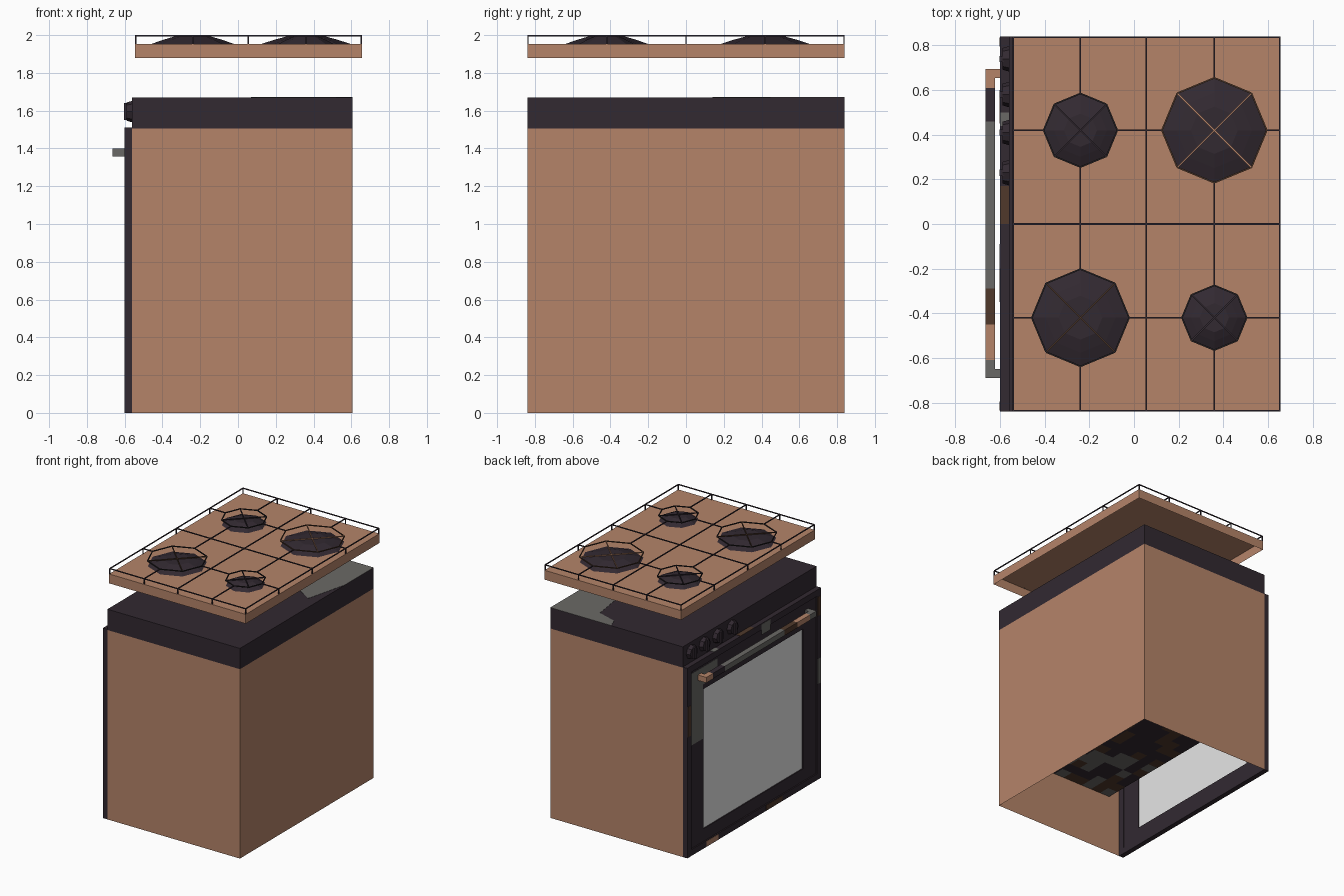
import bpy, bmesh, math, random
from mathutils import Vector

if "Cube" in bpy.data.objects:
    bpy.data.objects.remove(bpy.data.objects["Cube"])


def mat(name, r, g, b):
    lin = lambda c: ((c / 255 + 0.055) / 1.055) ** 2.4 if c > 10 else c / 255 / 12.92
    m = bpy.data.materials.new(name)
    m.diffuse_color = (lin(r), lin(g), lin(b), 1)
    m.use_nodes = True
    m.node_tree.nodes["Principled BSDF"].inputs["Base Color"].default_value = m.diffuse_color
    return m


BROWN = mat("warm_brown", 181, 132, 105)
DARK = mat("dark_plum", 50, 41, 49)
GREY = mat("mid_grey", 106, 105, 102)
GLASS = mat("pale_glass", 230, 230, 230)
UMBER = mat("dark_umber", 80, 57, 43)
BLACK = mat("near_black", 38, 34, 36)


def finish(name, bm, *mats):
    bmesh.ops.recalc_face_normals(bm, faces=bm.faces)
    me = bpy.data.meshes.new(name)
    bm.to_mesh(me)
    bm.free()
    for m in mats:
        me.materials.append(m)
    ob = bpy.data.objects.new(name, me)
    bpy.context.collection.objects.link(ob)
    return ob


def add_box(bm, x, y, z):
    """Add a box given (min, max) ranges; returns its faces."""
    vs = bmesh.ops.create_cube(bm, size=1)["verts"]
    for v in vs:
        v.co = [(r[0] + r[1]) / 2 + c * (r[1] - r[0]) for c, r in zip(v.co, (x, y, z))]
    return list({f for v in vs for f in v.link_faces})


def box(name, x, y, z, m, open_dirs=()):
    bm = bmesh.new()
    faces = add_box(bm, x, y, z)
    bm.normal_update()
    gone = [f for f in faces if any(f.normal.dot(Vector(d)) > 0.9 for d in open_dirs)]
    bmesh.ops.delete(bm, geom=gone, context="FACES")
    return finish(name, bm, m)


def door_ring(name, x, outer, inner, m):
    """Rectangular ring in the yz plane; outer / inner = (half width, z0, z1)."""
    (w, a, b), (v, c, d) = outer, inner
    bm = bmesh.new()
    add_box(bm, x, (-w, -v), (a, b))
    add_box(bm, x, (v, w), (a, b))
    add_box(bm, x, (-v, v), (a, c))
    add_box(bm, x, (-v, v), (d, b))
    return finish(name, bm, m)


def bars(name, segs, m, t=0.007):
    """Square bars along line segments."""
    bm = bmesh.new()
    for p, q in segs:
        p, q = Vector(p), Vector(q)
        d = q - p
        vs = bmesh.ops.create_cube(bm, size=1)["verts"]
        rot = d.to_track_quat("Z", "Y")
        for v in vs:
            c = Vector((v.co.x * t, v.co.y * t, v.co.z * d.length))
            v.co = rot @ c + (p + q) / 2
    return finish(name, bm, m)


# cabinet: open underneath and behind the door
box("cabinet", (-0.56, 0.605), (-0.84, 0.84), (0, 1.505), BROWN,
    [(0, 0, -1), (-1, 0, 0), (0, 0, 1)])
box("control_panel", (-0.56, 0.605), (-0.84, 0.84), (1.505, 1.67), DARK)

# oven shelf, mottled in dark, grey and umber
random.seed(4)
bm = bmesh.new()
bmesh.ops.create_grid(bm, x_segments=12, y_segments=18, size=1)
for v in bm.verts:
    v.co = (0.07 + v.co.x * 0.53, v.co.y * 0.835, 0.47)
for f in bm.faces:
    c, r = f.calc_center_median(), random.random()
    if r < 0.2:
        f.material_index = 2
    elif c.y < -0.3 and r < 0.6:
        f.material_index = 1
finish("oven_shelf", bm, DARK, GREY, UMBER)

# grey patch on the panel top
bm = bmesh.new()
pts = [(0.605, 0.84), (0.07, 0.84), (0.1, 0.76), (0.26, 0.71), (0.295, 0.47),
       (0.25, 0.3), (0.52, 0.14), (0.605, 0.48)]
f = bm.faces.new([bm.verts.new((x, y, 1.67)) for x, y in pts])
ext = bmesh.ops.extrude_face_region(bm, geom=[f])["geom"]
for v in ext:
    if isinstance(v, bmesh.types.BMVert):
        v.co.z += 0.0015
finish("panel_patch", bm, GREY)

# oven door: outer rim, recessed inner frame, glass
door_ring("door_rim", (-0.6, -0.56), (0.84, 0, 1.51), (0.79, 0.05, 1.46), DARK)
door_ring("door_frame", (-0.59, -0.566), (0.79, 0.05, 1.46), (0.625, 0.15, 1.26), DARK)
box("door_glass", (-0.582, -0.574), (-0.625, 0.625), (0.15, 1.26), GLASS)

# coloured patches on the door
for i, (x, y, z, m) in enumerate([
        (-0.59, (0.63, 0.79), (0.87, 1.44), GREY),
        (-0.59, (0.45, 0.63), (1.3, 1.44), GREY),
        (-0.6, (0.795, 0.835), (0.96, 1.2), UMBER),
        (-0.6, (-0.835, -0.795), (0.76, 0.96), GREY),
        (-0.6, (-0.835, -0.795), (1.3, 1.45), UMBER),
        (-0.6, (0.45, 0.6), (0.005, 0.045), BROWN),
        (-0.6, (-0.35, -0.15), (0.005, 0.045), UMBER),
        (-0.6, (-0.2, -0.09), (1.42, 1.505), GREY)]):
    box("door_patch_%d" % i, (x - 0.002, x + 0.001), y, z, m)
box("door_top_patch_grey", (-0.6, -0.561), (0.44, 0.5), (1.509, 1.512), GREY)
box("door_top_patch_umber", (-0.6, -0.561), (0, 0.17), (1.509, 1.512), UMBER)

# handle in coloured sections, with a bracket at each end
cuts = [-0.69, -0.61, -0.45, -0.29, 0.46, 0.61, 0.695]
for i, m in enumerate([GREY, BROWN, UMBER, GREY, DARK, BROWN]):
    box("handle_%d" % i, (-0.665, -0.622), (cuts[i], cuts[i + 1]), (1.357, 1.4), m)
box("handle_bracket_left", (-0.622, -0.588), (0.655, 0.695), (1.357, 1.4), BROWN)
box("handle_bracket_right", (-0.622, -0.588), (-0.69, -0.65), (1.357, 1.4), GREY)

# knobs: octagonal base with a grip bar
for i, y in enumerate([0.74, 0.58, 0.41, 0.23]):
    bm = bmesh.new()
    vs = bmesh.ops.create_cone(bm, cap_ends=True, segments=8, radius1=0.057,
                               radius2=0.048, depth=0.03)["verts"]
    for v in vs:
        a, b, c = v.co
        v.co = (-0.575 - c, y + a, 1.595 + b)
    add_box(bm, (-0.603, -0.58), (y - 0.014, y + 0.014), (1.55, 1.64))
    finish("knob_%d" % i, bm, DARK)

# hob tray, open underneath
X0, X1, Y = -0.545, 0.656, 0.84
box("hob_tray", (X0, X1), (-Y, Y), (1.88, 1.954), BROWN, [(0, 0, -1)])

# burners with pan-support rings and crosses
burners = [(-0.24, 0.42, 0.165, DARK, BLACK), (0.36, 0.42, 0.235, BROWN, UMBER),
           (-0.24, -0.42, 0.218, UMBER, BLACK), (0.36, -0.42, 0.145, DARK, BLACK)]
Z = 1.9965
for i, (cx, cy, r, cross_m, ring_m) in enumerate(burners):
    def ring(rad, z):
        return [(cx + rad * math.cos(k * math.pi / 4), cy + rad * math.sin(k * math.pi / 4), z)
                for k in range(8)]
    bm = bmesh.new()
    loops = [[bm.verts.new(p) for p in ring(r * s, z)]
             for s, z in ((0.99, 1.954), (0.72, 1.975), (0.45, 1.992))]
    for lo, hi in zip(loops, loops[1:]):
        for k in range(8):
            bm.faces.new((lo[k], lo[(k + 1) % 8], hi[(k + 1) % 8], hi[k]))
    bm.faces.new(loops[-1])
    finish("burner_%d" % i, bm, DARK)
    p = ring(r, Z)
    bars("support_ring_%d" % i, [(p[k], p[(k + 1) % 8]) for k in range(8)], ring_m)
    bars("support_cross_%d" % i, [(p[1], p[5]), (p[3], p[7])], cross_m)

# wire grate: edge frame, centre bars and spokes running to the burner rings
e = 0.0035
xa, xb, ya = X0 + e, X1 - e, Y - e
segs = [((xa, s * ya, Z), (xb, s * ya, Z)) for s in (-1, 0, 1)]
segs += [((x, -ya, Z), (x, ya, Z)) for x in (xa, 0.055, xb)]
for cx, cy, r, _, _ in burners:
    s = 1 if cy > 0 else -1
    segs += [((cx, s * ya, Z), (cx, cy + s * r, Z)), ((cx, 0, Z), (cx, cy - s * r, Z)),
             ((cx - r, cy, Z), (xa if cx < 0 else 0.055, cy, Z)),
             ((cx + r, cy, Z), (0.055 if cx < 0 else xb, cy, Z))]
# posts under the grate edge
posts = [(x, s * ya) for x in (xa, -0.24, 0.055, 0.36, xb) for s in (-1, 1)]
posts += [(x, y) for x in (xa, xb) for y in (-0.42, 0, 0.42)]
segs += [((x, y, 1.953), (x, y, Z)) for x, y in posts]
bars("wire_grate", segs, DARK)
